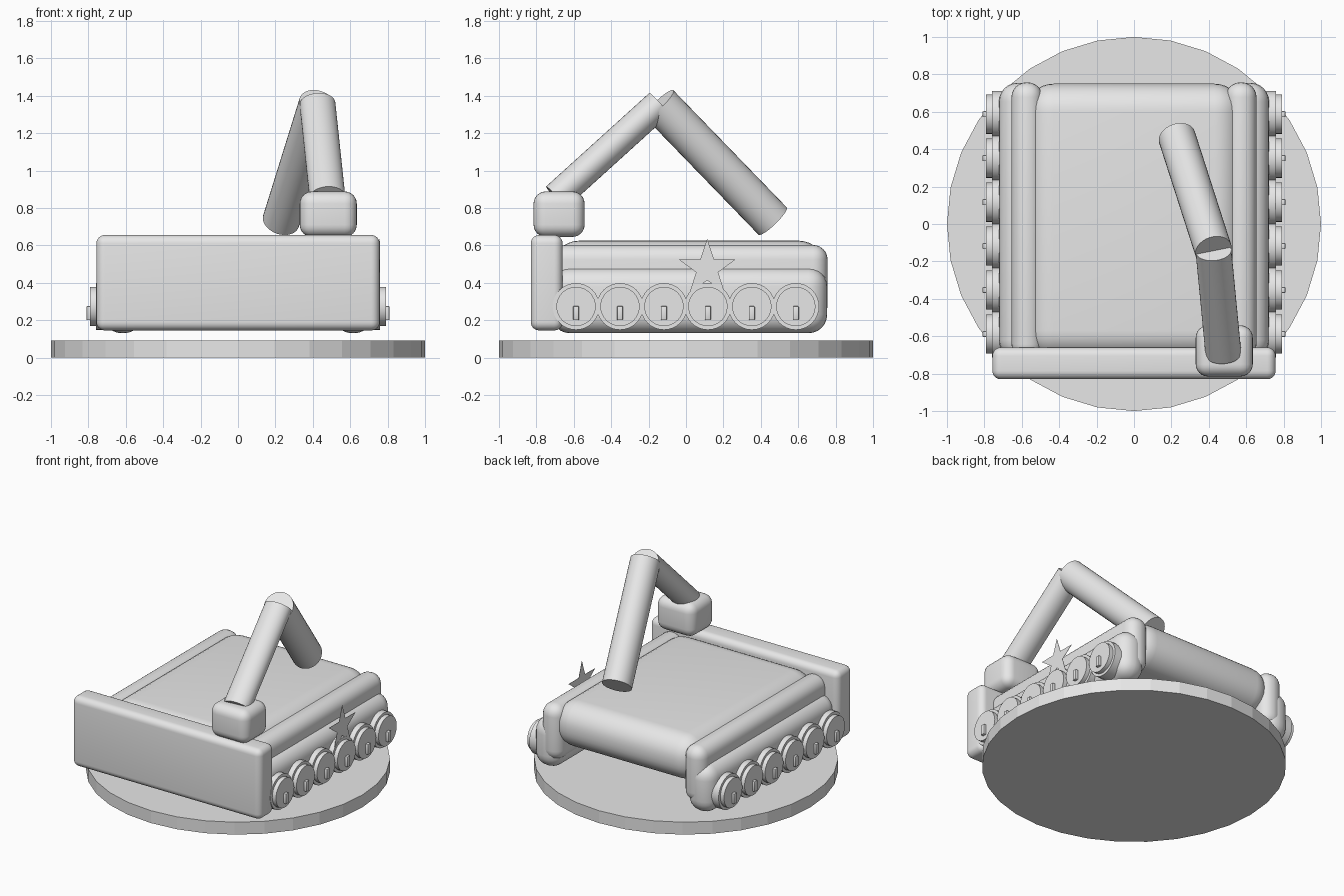
import bpy, bmesh, math
from mathutils import Vector, Matrix

cube = bpy.data.objects.get("Cube")
if cube:
    bpy.data.objects.remove(cube, do_unlink=True)

grey = bpy.data.materials.new("light_grey")
grey.use_nodes = True
colour = (0.8, 0.8, 0.8, 1)
grey.diffuse_color = colour
grey.node_tree.nodes["Principled BSDF"].inputs["Base Color"].default_value = colour


def finish(name, bm, smooth=False):
    mesh = bpy.data.meshes.new(name)
    bmesh.ops.recalc_face_normals(bm, faces=bm.faces)
    bm.to_mesh(mesh)
    bm.free()
    mesh.materials.append(grey)
    ob = bpy.data.objects.new(name, mesh)
    bpy.context.collection.objects.link(ob)
    if smooth:
        bpy.ops.object.select_all(action='DESELECT')
        ob.select_set(True)
        bpy.context.view_layer.objects.active = ob
        bpy.ops.object.shade_smooth_by_angle(angle=math.radians(35))
    return ob


def rounded_box(name, low, high, radius, segments=6):
    low, high = Vector(low), Vector(high)
    bm = bmesh.new()
    bmesh.ops.create_cube(bm, size=1)
    bmesh.ops.scale(bm, vec=high - low, verts=bm.verts)
    bmesh.ops.translate(bm, vec=(low + high) / 2, verts=bm.verts)
    bmesh.ops.bevel(bm, geom=bm.edges[:], offset=radius, segments=segments,
                    profile=0.5, affect='EDGES')
    return finish(name, bm, True)


def rod(name, start, end, wide, deep, smooth=True):
    """Capped cylinder; wide is its radius across x, deep the other radius."""
    start, end = Vector(start), Vector(end)
    axis = (end - start).normalized()
    hint = Vector((1, 0, 0)) if abs(axis.x) < 0.9 else Vector((0, 1, 0))
    across = (hint - axis * hint.dot(axis)).normalized()
    turn = Matrix((across, axis.cross(across), axis)).transposed().to_4x4()
    bm = bmesh.new()
    bmesh.ops.create_cone(bm, cap_ends=True, segments=32, radius1=1, radius2=1,
                          depth=(end - start).length)
    bmesh.ops.scale(bm, vec=(wide, deep, 1), verts=bm.verts)
    bmesh.ops.transform(bm, matrix=Matrix.Translation((start + end) / 2) @ turn,
                        verts=bm.verts)
    return finish(name, bm, smooth)


# Display base
rod("base_disc", (0, 0, 0), (0, 0, 0.09), 1, 1, False)

# Hull and front plate
rounded_box("hull", (-0.58, -0.72, 0.3), (0.58, 0.75, 0.625), 0.15, 8)
rounded_box("front_plate", (-0.757, -0.83, 0.145), (0.757, -0.66, 0.655), 0.045)

# Tracks, fenders and wheels on both sides
for side, sign in (("left", 1), ("right", -1)):
    def span(a, b):
        return sorted((a * sign, b * sign))
    x0, x1 = span(0.51, 0.722)
    rounded_box(side + "_track", (x0, -0.72, 0.13), (x1, 0.755, 0.48), 0.1)
    x0, x1 = span(0.49, 0.655)
    rounded_box(side + "_fender", (x0, -0.72, 0.2), (x1, 0.757, 0.602), 0.078)
    for i in range(6):
        y, z = -0.588 + i * 0.235, 0.273
        label = f"{side}_wheel_{i + 1}"
        rod(label, (sign * 0.68, y, z), (sign * 0.76, y, z), 0.125, 0.125)
        rod(label + "_hub", (sign * 0.75, y, z), (sign * 0.79, y, z), 0.105, 0.105)
        x0, x1 = span(0.78, 0.81)
        rounded_box(label + "_key", (x0, y - 0.016, 0.2), (x1, y + 0.016, 0.275), 0.005, 2)

# Thin star plate on the left side
bm = bmesh.new()
ring = []
for i in range(10):
    r = 0.16 if i % 2 == 0 else 0.062
    a = math.pi / 2 + i * math.pi / 5
    ring.append(bm.verts.new((0.756, 0.113 + r * math.cos(a), 0.475 + r * math.sin(a))))
face = bm.faces.new(ring)
solid = bmesh.ops.extrude_face_region(bm, geom=[face])
bmesh.ops.translate(bm, vec=(0.002, 0, 0),
                    verts=[v for v in solid["geom"] if isinstance(v, bmesh.types.BMVert)])
finish("side_star", bm)

# Jointed arm
rounded_box("shoulder_block", (0.33, -0.815, 0.645), (0.635, -0.542, 0.888), 0.065)
elbow = Vector((0.425, -0.143, 1.356))
rod("upper_arm", (0.478, -0.695, 0.856), elbow, 0.096, 0.079)
rod("forearm", elbow, (0.23, 0.463, 0.73), 0.1, 0.105)
